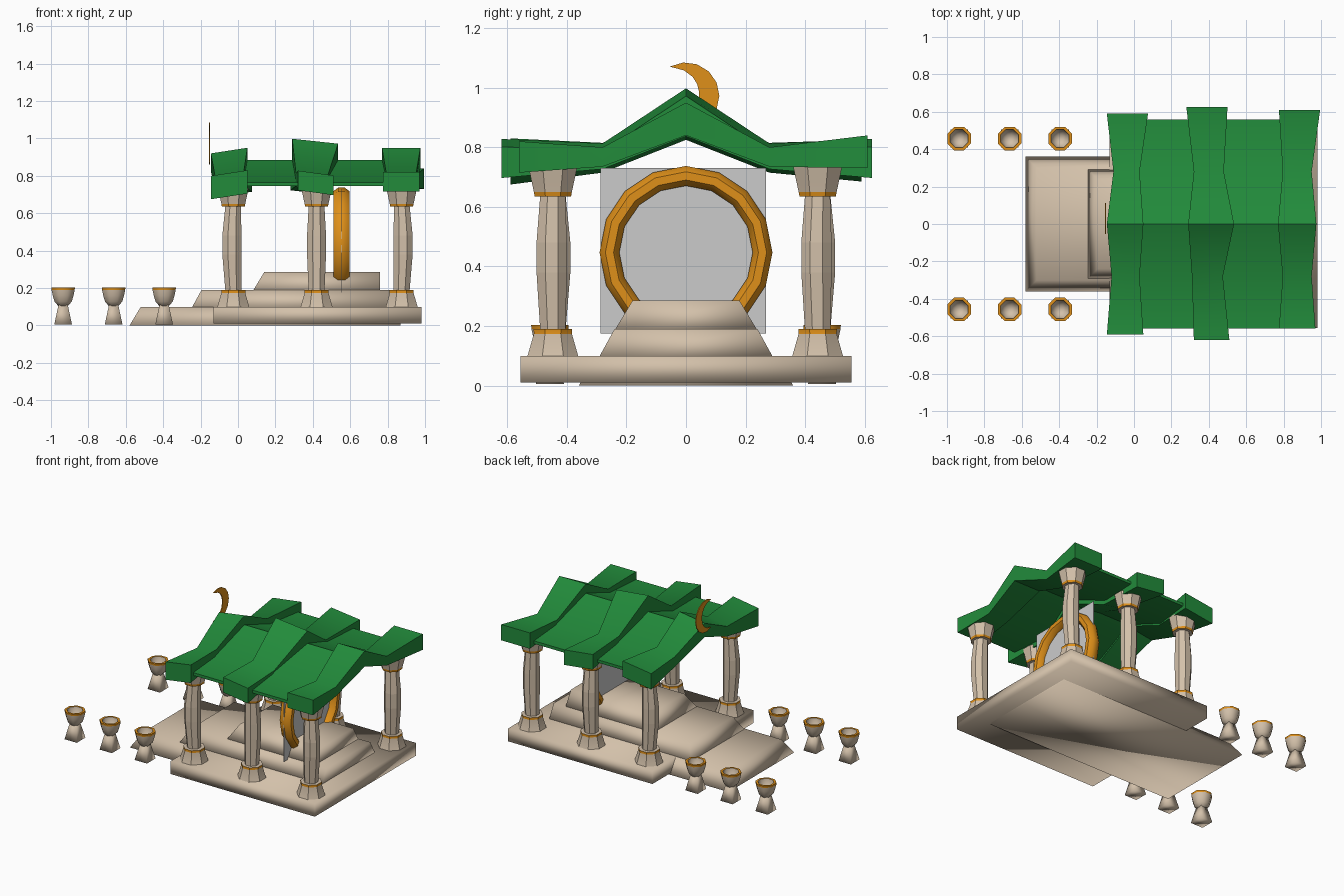
import bpy, bmesh, math
from math import sin, cos, pi
from mathutils import Vector

cube = bpy.data.objects.get("Cube")
if cube:
    bpy.data.objects.remove(cube)


def material(name, rgb):
    m = bpy.data.materials.new(name)
    m.use_nodes = True
    m.diffuse_color = (*rgb, 1)
    m.node_tree.nodes["Principled BSDF"].inputs["Base Color"].default_value = (*rgb, 1)
    return m


STONE = material("sandstone", (0.65, 0.53, 0.40))
GOLD = material("gold", (0.74, 0.28, 0.01))
GREEN = material("roof green", (0.016, 0.26, 0.044))
GREY = material("portal grey", (0.6, 0.6, 0.6))


def finish(bm, name, mats, angle=None):
    """Turn a bmesh into an object; angle None is flat, 180 is fully smooth."""
    bmesh.ops.recalc_face_normals(bm, faces=bm.faces)
    me = bpy.data.meshes.new(name)
    bm.to_mesh(me)
    bm.free()
    for m in mats:
        me.materials.append(m)
    ob = bpy.data.objects.new(name, me)
    bpy.context.collection.objects.link(ob)
    if angle == 180:
        me.shade_smooth()
    elif angle:
        bpy.ops.object.select_all(action='DESELECT')
        ob.select_set(True)
        bpy.context.view_layer.objects.active = ob
        bpy.ops.object.shade_smooth_by_angle(angle=math.radians(angle))
    return ob


def loft(name, rings, mats, gold=(), angle=None, closed=False):
    """Skin a list of point rings; segments listed in gold use the second material."""
    bm = bmesh.new()
    vs = [[bm.verts.new(p) for p in r] for r in rings]
    n = len(vs[0])
    for i in range(len(vs) if closed else len(vs) - 1):
        a, b = vs[i], vs[(i + 1) % len(vs)]
        for j in range(n):
            k = (j + 1) % n
            bm.faces.new((a[j], a[k], b[k], b[j])).material_index = int(i in gold)
    if not closed:
        bm.faces.new(vs[0])
        bm.faces.new(vs[-1])
    return finish(bm, name, mats, angle)


def lathe(name, x, y, profile, sides=8, gold=(), angle=None, bend=(0, 0)):
    """Revolve (radius, z) points; bend shifts the inner rings sideways."""
    rings = []
    for i, (r, z) in enumerate(profile):
        inner = 0 < i < len(profile) - 1
        cx, cy = x + bend[0] * inner, y + bend[1] * inner
        rings.append([(cx + r * cos(t), cy + r * sin(t), z)
                      for t in ((j + 0.5) * 2 * pi / sides for j in range(sides))])
    return loft(name, rings, [STONE, GOLD], gold, angle)


def rect(x0, x1, y, z):
    return [(x0, -y, z), (x1, -y, z), (x1, y, z), (x0, y, z)]


# Platform and steps
loft("platform", [rect(-0.13, 0.98, 0.555, 0.01), rect(-0.13, 0.98, 0.555, 0.1)], [STONE], angle=180)
for name, x0, x1, y, z0, z1, slope in (
        ("lower_step", -0.58, 0.87, 0.36, 0, 0.099, 0.06),
        ("middle_step", -0.25, 0.85, 0.295, 0.09, 0.19, 0.055),
        ("upper_step", 0.08, 0.76, 0.24, 0.185, 0.285, 0.06)):
    loft(name, [rect(x0, x1, y, z0), rect(x0 + slope, x1, y - slope, z1)], [STONE], angle=180)

# Columns: pedestal, bulging shaft, capital
for i, x in enumerate((-0.025, 0.42, 0.875)):
    for side, y in (("right", -0.447), ("left", 0.442)):
        tag = f"{side}_{i + 1}"
        lathe("pedestal_" + tag, x, y, [(0.092, 0.1), (0.069, 0.174), (0.07, 0.19)],
              gold=(1,), angle=35)
        lathe("shaft_" + tag, x, y, [(0.046, 0.185), (0.055, 0.38), (0.055, 0.48), (0.045, 0.65)],
              bend=((i - 1) * 0.008, 0.008 if i == 1 else -0.004))
        lathe("capital_" + tag, x, y, [(0.066, 0.635), (0.069, 0.65), (0.076, 0.68), (0.089, 0.735)],
              gold=(0,), angle=35)

# Roof beams: (y, x0, x1, bottom, top) sections, pinched between ridge and eaves
beams = {
    "front_beam": (0.015, [(-0.59, -0.145, 0.05, 0.69, 0.815), (-0.28, -0.12, 0.03, 0.73, 0.8),
                           (0, -0.145, 0.05, 0.84, 0.935), (0.28, -0.11, 0.03, 0.73, 0.8),
                           (0.59, -0.145, 0.075, 0.7, 0.81)]),
    "middle_beam": (-0.013, [(-0.62, 0.32, 0.51, 0.71, 0.815), (-0.28, 0.31, 0.475, 0.74, 0.8),
                             (0, 0.29, 0.535, 0.85, 0.985), (0.28, 0.32, 0.48, 0.74, 0.8),
                             (0.625, 0.28, 0.5, 0.71, 0.815)]),
    "back_beam": (0, [(-0.56, 0.775, 0.97, 0.715, 0.82), (-0.28, 0.795, 0.95, 0.735, 0.8),
                      (0, 0.77, 0.975, 0.84, 0.95), (0.28, 0.795, 0.95, 0.735, 0.8),
                      (0.61, 0.775, 0.995, 0.73, 0.84)]),
}
for name, (tilt, sections) in beams.items():
    loft(name, [[(x0, y, a - tilt), (x1, y, a + tilt), (x1, y, b + tilt), (x0, y, b - tilt)]
                for y, x0, x1, a, b in sections], [GREEN], angle=40)

# Roof sheets hung between the beams
for name, x0, x1 in (("front_roof_sheet", -0.03, 0.4), ("back_roof_sheet", 0.4, 0.88)):
    loft(name, [[(x0, y, z - 0.02), (x1, y, z - 0.02), (x1, y, z), (x0, y, z)]
                for y, z in ((-0.56, 0.765), (-0.3, 0.77), (0, 0.885), (0.3, 0.77), (0.56, 0.765))],
         [GREEN], angle=25)

# Portal ring and panel
ring = []
for i in range(16):
    t = (i + 0.5) * 2 * pi / 16 + pi / 16
    section = []
    for j in range(8):
        s = (j + 0.5) * 2 * pi / 8
        r = 0.257 + 0.036 * sin(s)
        section.append((0.553 + 0.046 * cos(s), r * cos(t), 0.447 + r * sin(t)))
    ring.append(section)
loft("portal_ring", ring, [GOLD], angle=50, closed=True)
loft("portal_panel", [[(x, -0.287, 0.175), (x, 0.268, 0.175), (x, 0.268, 0.73), (x, -0.287, 0.73)]
                      for x in (0.55, 0.554)], [GREY])

# Crescent finial: two arcs sharing their tips
bm = bmesh.new()
rows = []
n = 10
for i in range(n + 1):
    t = math.radians(118 - 236 * i / n)
    width = 0.068 * sin(pi * i / n) ** 0.8 if 0 < i < n else 0.002
    rows.append([bm.verts.new((x, r * cos(t), 0.973 + r * sin(t)))
                 for x in (-0.155, -0.149) for r in (0.112, 0.112 - width)])
for a, b in zip(rows, rows[1:]):
    for j, k in ((0, 1), (1, 3), (3, 2), (2, 0)):
        bm.faces.new((a[j], a[k], b[k], b[j]))
for r in (rows[0], rows[-1]):
    bm.faces.new((r[0], r[1], r[3], r[2]))
finish(bm, "crescent_finial", [GOLD])

# Goblet lamps: square foot, eight sided bowl with gold rim
for i, x in enumerate((-0.935, -0.665, -0.395)):
    for side, y in (("right", -0.457), ("left", 0.457)):
        tag = f"{side}_{i + 1}"
        lathe("lamp_foot_" + tag, x, y, [(0.067, 0.005), (0.035, 0.11)], sides=4, angle=180)
        lathe("lamp_bowl_" + tag, x, y,
              [(0.024, 0.1), (0.05, 0.128), (0.06, 0.16), (0.067, 0.19), (0.068, 0.203),
               (0.052, 0.203), (0.046, 0.16), (0.02, 0.135)], gold=(3, 4), angle=50)
